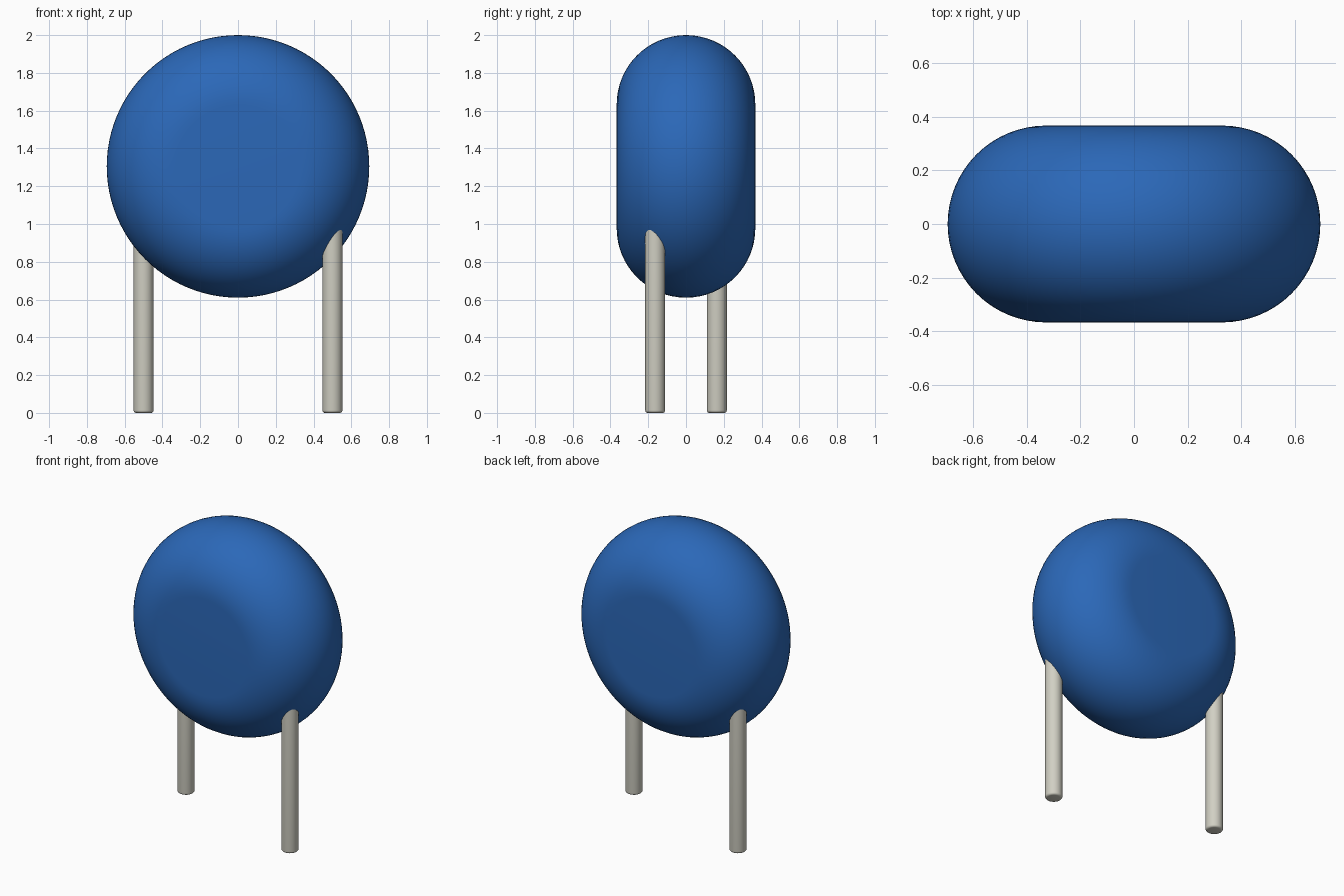
import bpy, bmesh, math
from mathutils import Matrix

cube = bpy.data.objects.get("Cube")
if cube:
    bpy.data.objects.remove(cube, do_unlink=True)


def material(name, rgb, metallic=0.0):
    mat = bpy.data.materials.new(name)
    mat.use_nodes = True
    mat.diffuse_color = (*rgb, 1)
    bsdf = next(n for n in mat.node_tree.nodes if n.type == 'BSDF_PRINCIPLED')
    bsdf.inputs["Base Color"].default_value = (*rgb, 1)
    bsdf.inputs["Metallic"].default_value = metallic
    return mat


def lathe(name, profile, mat, segments, transform):
    """Revolve a (radius, height) profile, starting and ending on the axis, around z."""
    bm = bmesh.new()
    verts = [bm.verts.new((r, 0, h)) for r, h in profile]
    edges = [bm.edges.new(pair) for pair in zip(verts, verts[1:])]
    bmesh.ops.spin(bm, geom=verts + edges, cent=(0, 0, 0), axis=(0, 0, 1),
                   angle=2 * math.pi, steps=segments, use_duplicate=False)
    bmesh.ops.remove_doubles(bm, verts=bm.verts, dist=1e-5)
    bmesh.ops.transform(bm, matrix=transform, verts=bm.verts)
    bmesh.ops.recalc_face_normals(bm, faces=bm.faces)
    mesh = bpy.data.meshes.new(name)
    bm.to_mesh(mesh)
    bm.free()
    mesh.materials.append(mat)
    obj = bpy.data.objects.new(name, mesh)
    bpy.context.collection.objects.link(obj)
    bpy.ops.object.select_all(action='DESELECT')
    obj.select_set(True)
    bpy.context.view_layer.objects.active = obj
    bpy.ops.object.shade_smooth_by_angle(angle=math.radians(35))
    return obj


def arc(cr, ch, radius, start, end, steps):
    """Arc points in (radius, height) space, angles in degrees."""
    angles = [math.radians(start + (end - start) * i / steps) for i in range(steps + 1)]
    return [(cr + radius * math.cos(a), ch + radius * math.sin(a)) for a in angles]


blue = material("blue coating", (0.024, 0.138, 0.48))
metal = material("pale grey metal", (0.64, 0.63, 0.55))

# Body: thick upright disc with a fully rounded rim and flat front and back
BODY_R, HALF_T, BODY_Z = 0.695, 0.367, 1.305
flat_r = BODY_R - HALF_T
body_profile = [(0, -HALF_T)] + arc(flat_r, 0, HALF_T, -90, 90, 32) + [(0, HALF_T)]
lathe("disc_body", body_profile, blue, 96,
      Matrix.Translation((0, 0, BODY_Z)) @ Matrix.Rotation(math.pi / 2, 4, 'X'))

# Leads: round pins with softened tips, staggered diagonally, running up into the body
LEAD_R, FILLET, LEAD_TOP = 0.053, 0.014, 1.1
lead_profile = ([(0, 0)] + arc(LEAD_R - FILLET, FILLET, FILLET, -90, 0, 5)
                + [(LEAD_R, LEAD_TOP), (0, LEAD_TOP)])
for name, side in (("left_lead", 1), ("right_lead", -1)):
    lathe(name, lead_profile, metal, 32,
          Matrix.Translation((side * 0.5, side * -0.163, 0)))
